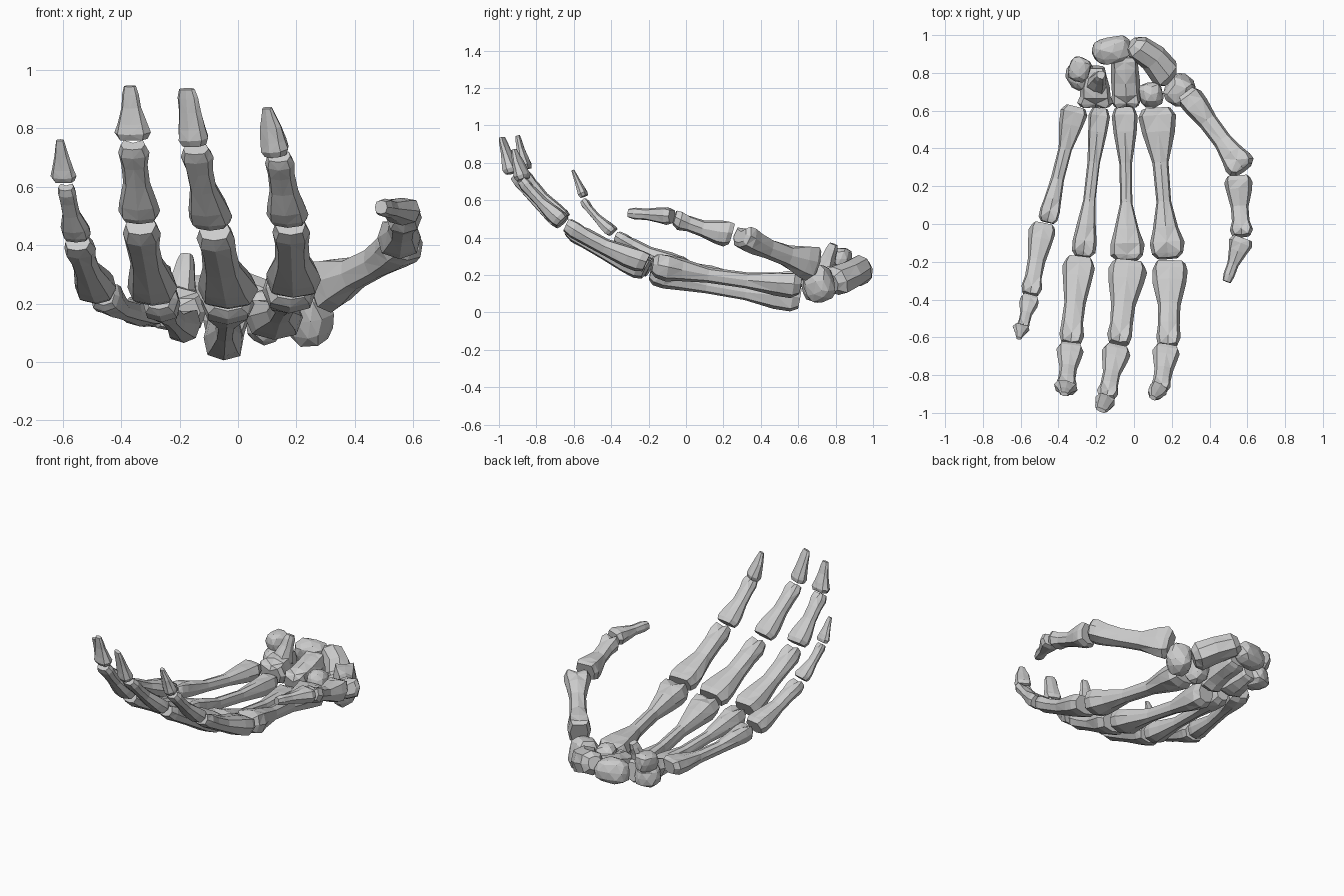
import bpy, bmesh, math, random
from mathutils import Vector, Matrix

random.seed(4)
cube = bpy.data.objects.get("Cube")
if cube:
    bpy.data.objects.remove(cube, do_unlink=True)

bone_mat = bpy.data.materials.new("bone grey")
bone_mat.use_nodes = True
GREY = (0.6, 0.6, 0.6, 1)
bone_mat.diffuse_color = GREY
bone_mat.node_tree.nodes["Principled BSDF"].inputs["Base Color"].default_value = GREY


def finish(bm, name):
    bmesh.ops.recalc_face_normals(bm, faces=bm.faces)
    mesh = bpy.data.meshes.new(name)
    bm.to_mesh(mesh)
    bm.free()
    mesh.materials.append(bone_mat)
    obj = bpy.data.objects.new(name, mesh)
    bpy.context.collection.objects.link(obj)
    return obj


# Profile stations: position along the bone, blend weights of base, shaft
# and head sizes, and depth of the groove on the palm side
LONG = [(0, .75, 0, 0, .1), (.05, 1, 0, 0, .15), (.16, .75, .25, 0, .1),
        (.36, .05, .95, 0, 0), (.62, 0, 1, 0, 0), (.8, 0, .4, .6, 0),
        (.9, 0, 0, 1, .1), (.97, 0, 0, .95, .25), (1, 0, 0, .65, .3)]
SHORT = [(0, .85, 0, 0, .1), (.08, 1, 0, 0, .1), (.22, .8, .2, 0, .05),
         (.5, .1, .9, 0, 0), (.74, 0, .8, .2, 0), (.9, 0, 0, 1, .2),
         (1, 0, 0, .8, .35)]
TIP = [(0, .8, 0, 0, .1), (.12, 1, 0, 0, .05), (.3, .6, .4, 0, 0),
       (.6, 0, 1, 0, 0), (.85, 0, .1, .9, 0), (1, 0, 0, .75, 0)]
LUMP = [(0, .6, 0, 0, 0), (.12, 1, 0, 0, 0), (.5, 0, 1, 0, 0),
        (.88, 0, 0, 1, 0), (1, 0, 0, .65, 0)]
SIDES = 8


def power(c):
    return math.copysign(abs(c) ** 0.75, c)


def bone(name, start, end, widths, depths, profile, bow=0.0, roll=0.0, rough=0.05):
    """Loft angular rings from start to end; bow bends the shaft to the back."""
    a, b = Vector(start), Vector(end)
    along = (b - a).normalized()
    side = along.cross(Vector((0, 0, 1))).normalized()
    side = Matrix.Rotation(math.radians(roll), 3, along) @ side
    palm = side.cross(along)
    bm = bmesh.new()
    rings = []
    for t, *blend, groove in profile:
        w = sum(k * s for k, s in zip(blend, widths)) / 2
        d = sum(k * s for k, s in zip(blend, depths)) / 2
        centre = a.lerp(b, t) - palm * bow * math.sin(math.pi * t)
        ring = []
        for i in range(SIDES):
            ang = math.tau * i / SIDES
            u, v = power(math.cos(ang)), power(math.sin(ang))
            if i == SIDES // 4:
                v -= groove * 2
            u *= 1 + random.uniform(-rough, rough)
            v *= 1 + random.uniform(-rough, rough)
            ring.append(bm.verts.new(centre + side * u * w + palm * v * d))
        rings.append(ring)
    for r, s in zip(rings, rings[1:]):
        for i in range(SIDES):
            j = (i + 1) % SIDES
            bm.faces.new((r[i], r[j], s[j], s[i]))
    bm.faces.new(rings[0])
    bm.faces.new(rings[-1])
    bmesh.ops.triangulate(bm, faces=[f for f in bm.faces if len(f.verts) == 4])
    return finish(bm, name)


def pebble(name, centre, size, turn=0.0, tilt=0.0):
    """Irregular faceted wrist bone."""
    bm = bmesh.new()
    bmesh.ops.create_icosphere(bm, subdivisions=2, radius=0.5)
    for v in bm.verts:
        v.co = Vector([power(c * 2) / 2 for c in v.co]) * random.uniform(0.9, 1.04)
    bmesh.ops.dissolve_limit(bm, angle_limit=math.radians(16),
                             verts=bm.verts, edges=bm.edges)
    turned = Matrix.Rotation(math.radians(turn), 4, 'Z') @ Matrix.Rotation(math.radians(tilt), 4, 'X')
    bm.transform(Matrix.Translation(centre) @ turned @ Matrix.Diagonal((*size, 1)))
    return finish(bm, name)


# Palm bones
bone("little_metacarpal", (-.31, .62, .18), (-.46, .01, .23), (.14, .07, .11), (.12, .07, .11), LONG, .03)
bone("ring_metacarpal", (-.18, .61, .13), (-.27, -.17, .22), (.11, .065, .13), (.13, .07, .13), LONG, .03)
bone("middle_metacarpal", (-.05, .61, .08), (-.035, -.19, .22), (.14, .065, .18), (.16, .08, .14), LONG, .025)
bone("index_metacarpal", (.12, .61, .15), (.18, -.18, .26), (.2, .08, .18), (.15, .08, .15), LONG, .02)

# Finger segments nearest the palm
bone("little_proximal", (-.48, -.01, .245), (-.55, -.37, .41), (.14, .085, .11), (.12, .07, .08), SHORT, .015)
bone("ring_proximal", (-.29, -.19, .24), (-.335, -.63, .47), (.17, .11, .13), (.13, .08, .1), SHORT, .02)
bone("middle_proximal", (-.03, -.21, .235), (-.08, -.63, .45), (.2, .12, .13), (.14, .09, .1), SHORT, .02)
bone("index_proximal", (.19, -.21, .27), (.18, -.64, .47), (.19, .11, .13), (.13, .085, .1), SHORT, .02)

# Middle finger segments
bone("little_middle", (-.55, -.39, .43), (-.59, -.55, .6), (.105, .06, .065), (.07, .04, .05), SHORT, .01)
bone("ring_middle", (-.335, -.65, .5), (-.36, -.865, .745), (.145, .085, .105), (.1, .06, .07), SHORT, .01)
bone("middle_middle", (-.09, -.66, .48), (-.145, -.915, .73), (.15, .09, .11), (.1, .065, .07), SHORT, .01)
bone("index_middle", (.175, -.66, .49), (.14, -.875, .705), (.145, .09, .1), (.1, .06, .07), SHORT, .01)

# Fingertips
bone("little_tip", (-.595, -.545, .62), (-.61, -.605, .76), (.09, .05, .035), (.05, .03, .02), TIP)
bone("ring_tip", (-.36, -.86, .765), (-.37, -.9, .945), (.125, .07, .055), (.08, .04, .03), TIP)
bone("middle_tip", (-.15, -.93, .745), (-.175, -.985, .935), (.11, .08, .075), (.08, .045, .03), TIP)
bone("index_tip", (.13, -.87, .71), (.1, -.92, .87), (.1, .085, .05), (.08, .045, .03), TIP)

# Thumb
bone("thumb_metacarpal", (.285, .685, .265), (.58, .29, .415), (.14, .1, .16), (.21, .11, .135), LONG, .02)
bone("thumb_proximal", (.55, .245, .425), (.57, -.06, .51), (.15, .085, .12), (.15, .08, .11), SHORT, .02)
bone("thumb_tip", (.575, -.075, .515), (.49, -.305, .53), (.13, .06, .06), (.1, .06, .065), TIP)

# Wrist bones next to the palm
bone("capitate", (-.05, .89, .2), (-.04, .625, .14), (.14, .15, .16), (.16, .14, .17), SHORT)
bone("hamate", (-.205, .83, .2), (-.205, .62, .17), (.11, .16, .19), (.15, .16, .15), SHORT)
bone("hamate_hook", (-.2, .73, .2), (-.175, .79, .365), (.12, .08, .06), (.12, .07, .06), TIP)
pebble("trapezoid", (.09, .685, .155), (.13, .14, .2), 15)
pebble("trapezium", (.245, .71, .155), (.16, .17, .21), -35, 15)

# Wrist bones next to the forearm
pebble("lunate", (-.12, .92, .22), (.22, .14, .16), 15, 10)
pebble("triquetrum", (-.28, .79, .185), (.16, .16, .14), 30)
pebble("pisiform", (-.29, .82, .285), (.12, .14, .13), -20)
bone("scaphoid", (-.015, .955, .25), (.185, .77, .155), (.14, .15, .16), (.14, .15, .17), LUMP, .025, 90, .07)
